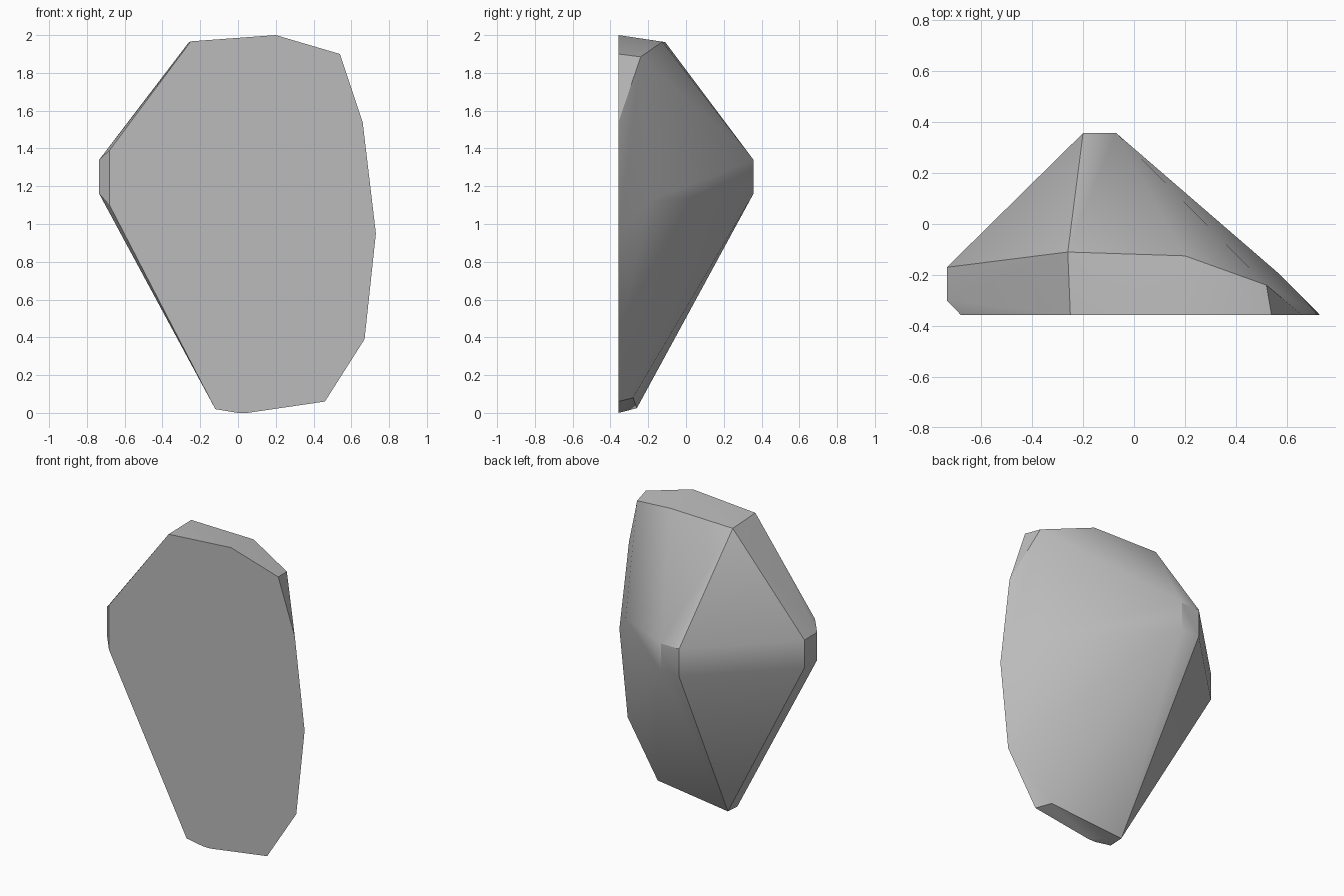
import bpy, bmesh, math

if "Cube" in bpy.data.objects:
    bpy.data.objects.remove(bpy.data.objects["Cube"])

FRONT_Y = -0.357

# Outline of the flat front face (x, z)
front_outline = [(-0.68, 1.39), (-0.68, 1.10), (-0.12, 0.02), (0.0, 0.0),
                 (0.05, 0.0), (0.46, 0.06), (0.67, 0.39), (0.73, 0.95),
                 (0.66, 1.54), (0.54, 1.90), (0.20, 2.0), (-0.25, 1.967)]
points = [(x, FRONT_Y, z) for x, z in front_outline]

# Blunt back tip and blunt side corner, each with an upper and a lower edge
for x, y in [(-0.20, 0.357), (-0.07, 0.357), (-0.735, -0.17), (-0.735, -0.30)]:
    points += [(x, y, 1.16), (x, y, 1.34)]

# Rear rim of the top, right shoulder, and rear rim of the base
points += [(-0.26, -0.11, 1.963), (0.20, -0.125, 1.965), (0.52, -0.24, 1.885),
           (0.575, -0.20, 1.12), (0.40, -0.28, 0.08), (-0.12, -0.26, 0.025)]

# Wrap the corners in a convex shell and merge coplanar faces
bm = bmesh.new()
for p in points:
    bm.verts.new(p)
hull = bmesh.ops.convex_hull(bm, input=bm.verts[:])
unused = {g for g in hull["geom_interior"] + hull["geom_unused"]
          if isinstance(g, bmesh.types.BMVert)}
bmesh.ops.delete(bm, geom=list(unused), context="VERTS")
bmesh.ops.dissolve_limit(bm, angle_limit=math.radians(1),
                         verts=bm.verts[:], edges=bm.edges[:])
bmesh.ops.recalc_face_normals(bm, faces=bm.faces[:])
mesh = bpy.data.meshes.new("rock_chunk")
bm.to_mesh(mesh)
bm.free()

rock = bpy.data.objects.new("rock_chunk", mesh)
bpy.context.collection.objects.link(rock)

# Plain stone grey
grey = (0.5, 0.5, 0.5, 1.0)
mat = bpy.data.materials.new("stone_grey")
mat.use_nodes = True
mat.diffuse_color = grey
mat.node_tree.nodes["Principled BSDF"].inputs["Base Color"].default_value = grey
mesh.materials.append(mat)

# Soft facets with crisp main edges
bpy.ops.object.select_all(action="DESELECT")
rock.select_set(True)
bpy.context.view_layer.objects.active = rock
bpy.ops.object.shade_smooth_by_angle(angle=math.radians(30))
